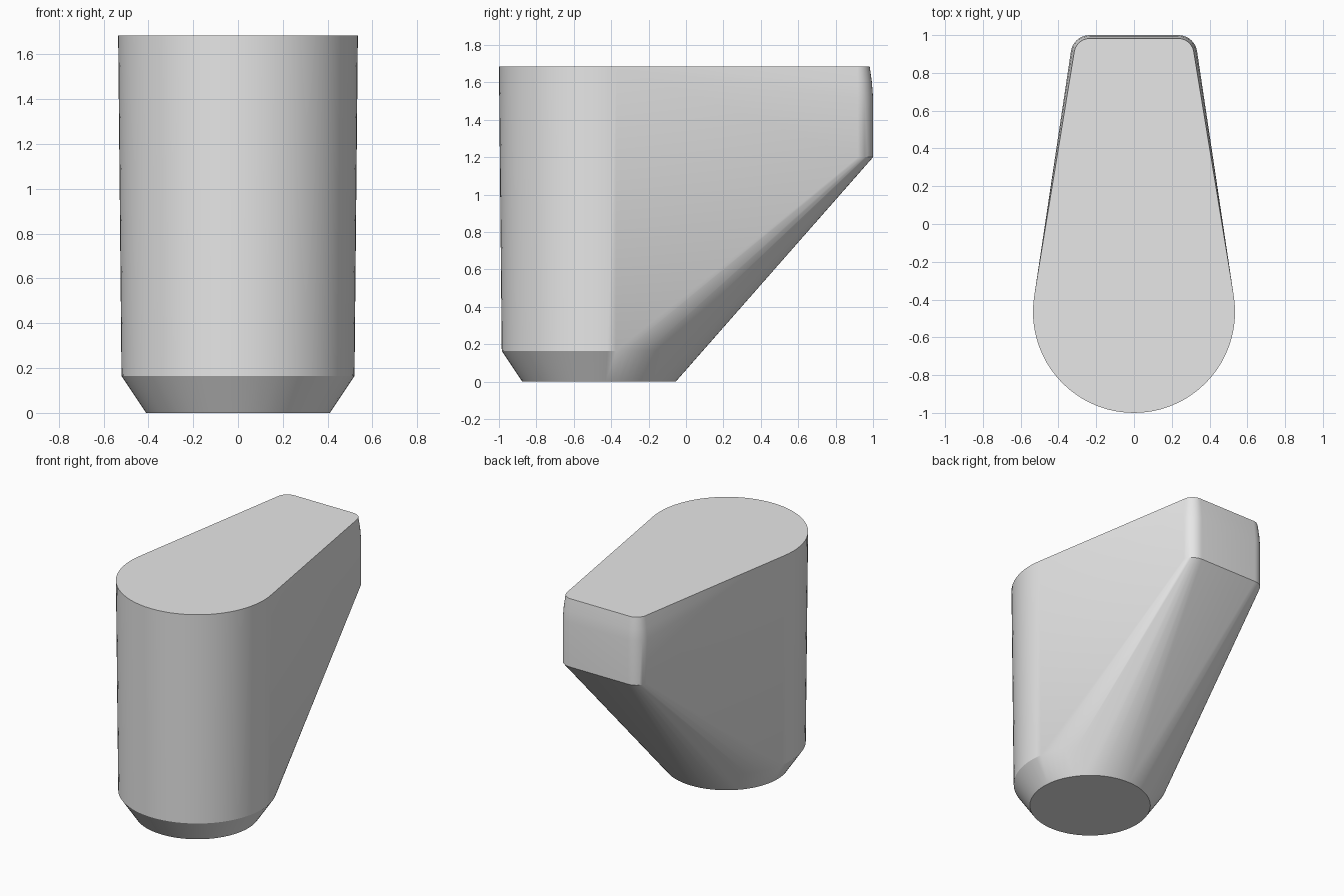
import bpy, bmesh, math

cube = bpy.data.objects.get("Cube")
if cube:
    bpy.data.objects.remove(cube, do_unlink=True)

# Single grey material
grey = bpy.data.materials.new("plain grey")
grey.use_nodes = True
color = (0.8, 0.8, 0.8, 1.0)
grey.diffuse_color = color
grey.node_tree.nodes["Principled BSDF"].inputs["Base Color"].default_value = color

BARREL_Y = -0.465   # axis of the round front
CORNER_X, CORNER_Y = 0.235, 0.9   # axes of the rounded back corners
TOP = 1.685

bm = bmesh.new()


def ring(x, y, z, radius, count):
    """Add a horizontal ring of points."""
    for i in range(count):
        a = math.tau * i / count
        bm.verts.new((x + radius * math.cos(a), y + radius * math.sin(a), z))


# Round barrel: base disc, chamfer shoulder and slightly wider top
for z, radius in ((0, 0.41), (0.165, 0.52), (TOP, 0.535)):
    ring(0, BARREL_Y, z, radius, 72)

# Overhanging back end: two rounded corners that draw in near the top
for side in (-1, 1):
    for z, radius in ((1.2, 0.1), (1.52, 0.1), (1.6, 0.094), (TOP, 0.082)):
        ring(side * CORNER_X, CORNER_Y, z, radius, 32)

# Skin the rings into one tapered solid
bmesh.ops.convex_hull(bm, input=bm.verts[:])
bmesh.ops.delete(bm, geom=[v for v in bm.verts if not v.link_faces], context="VERTS")
bmesh.ops.dissolve_limit(bm, angle_limit=math.radians(0.2),
                         verts=bm.verts[:], edges=bm.edges[:])
bmesh.ops.recalc_face_normals(bm, faces=bm.faces[:])

mesh = bpy.data.meshes.new("tapered_body")
bm.to_mesh(mesh)
bm.free()
mesh.materials.append(grey)
body = bpy.data.objects.new("tapered_body", mesh)
bpy.context.collection.objects.link(body)

# Smooth the curved walls, keep the rims crisp
bpy.ops.object.select_all(action="DESELECT")
body.select_set(True)
bpy.context.view_layer.objects.active = body
bpy.ops.object.shade_smooth_by_angle(angle=math.radians(30))
